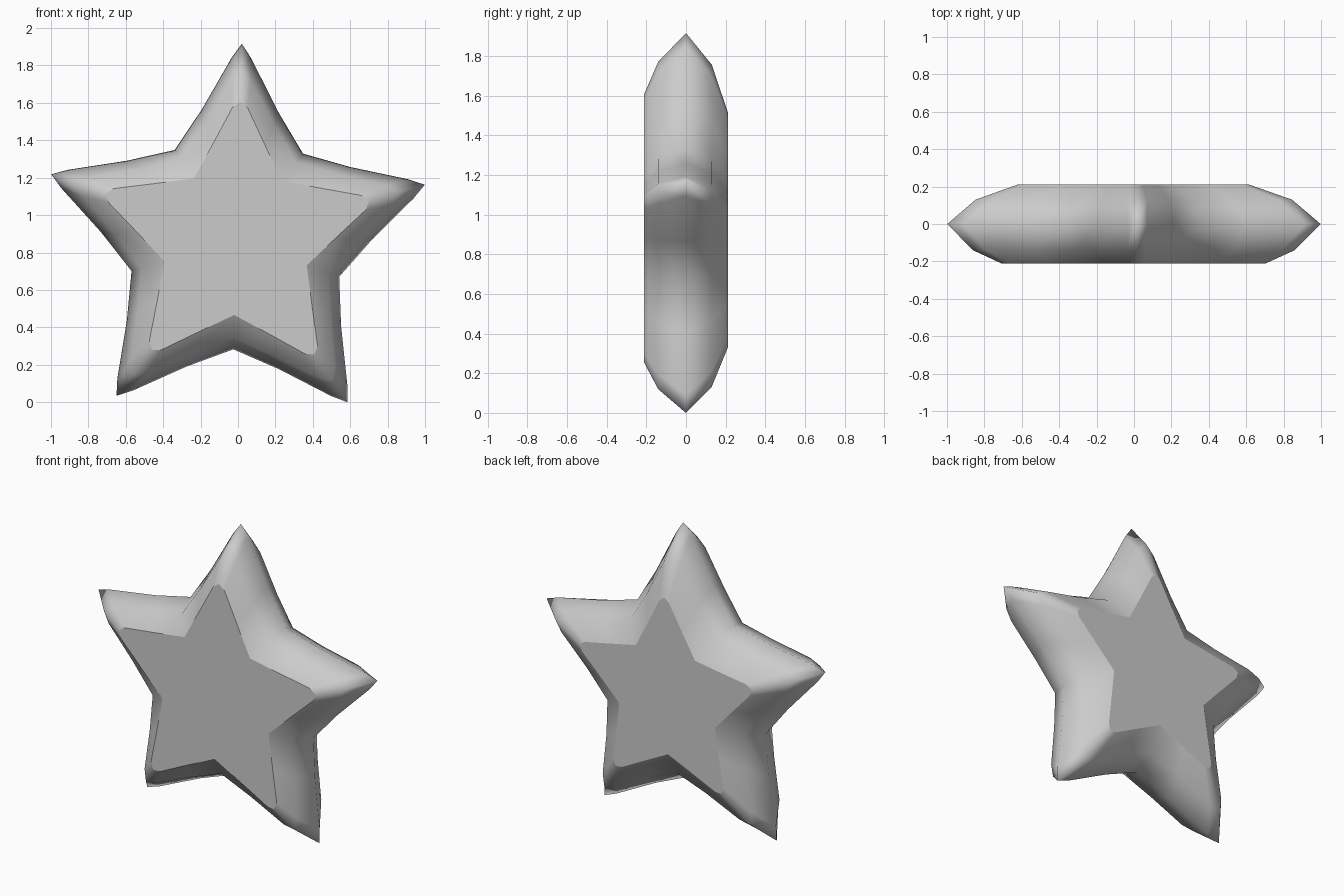
import bpy, bmesh, math

if "Cube" in bpy.data.objects:
    bpy.data.objects.remove(bpy.data.objects["Cube"])

GREY = (0.6, 0.6, 0.6)
material = bpy.data.materials.new("light grey")
material.use_nodes = True
material.diffuse_color = (*GREY, 1)
material.node_tree.nodes["Principled BSDF"].inputs["Base Color"].default_value = (*GREY, 1)

ARMS = 5
TILT = math.radians(-1.6)
CENTRE_X, CENTRE_Z = -0.009, 0.866

# Cross-sections from front to back:
# depth, tip radius, shoulder (along, half width), flank (along, half width), valley radius
RINGS = [
    (-0.212, 0.74, (0.71, 0.04), (0.52, 0.135), 0.40),
    (-0.14, 0.905, (0.85, 0.055), (0.62, 0.185), 0.525),
    (0.0, 1.05, (0.975, 0.052), (0.695, 0.203), 0.584),
    (0.13, 0.89, (0.83, 0.055), (0.60, 0.18), 0.51),
    (0.212, 0.647, (0.62, 0.035), (0.46, 0.12), 0.36),
]


def star_ring(bm, depth, tip, shoulder, flank, valley):
    """One star outline, six points per arm, running clockwise."""
    half = math.pi / ARMS
    arm = [
        (valley * math.cos(half), -valley * math.sin(half)),
        (flank[0], -flank[1]),
        (shoulder[0], -shoulder[1]),
        (tip, 0),
        shoulder,
        flank,
    ]
    verts = []
    for i in range(ARMS):
        turn = math.pi / 2 + TILT - i * 2 * half
        c, s = math.cos(turn), math.sin(turn)
        for along, side in arm:
            x = CENTRE_X + along * c + side * s
            z = CENTRE_Z + along * s - side * c
            verts.append(bm.verts.new((x, depth, z)))
    return verts


# Puffy star body: bridge the outlines, then close front and back
bm = bmesh.new()
rings = [star_ring(bm, *ring) for ring in RINGS]
for a, b in zip(rings, rings[1:]):
    for i in range(len(a)):
        j = (i + 1) % len(a)
        bm.faces.new((a[i], a[j], b[j], b[i])).smooth = True

# Flat front and back with crisp rims
for ring in (rings[0], rings[-1]):
    cap = bm.faces.new(ring)
    for edge in cap.edges:
        edge.smooth = False
bmesh.ops.recalc_face_normals(bm, faces=bm.faces[:])

mesh = bpy.data.meshes.new("star_body")
bm.to_mesh(mesh)
bm.free()
mesh.materials.append(material)
star = bpy.data.objects.new("star_body", mesh)
bpy.context.collection.objects.link(star)
